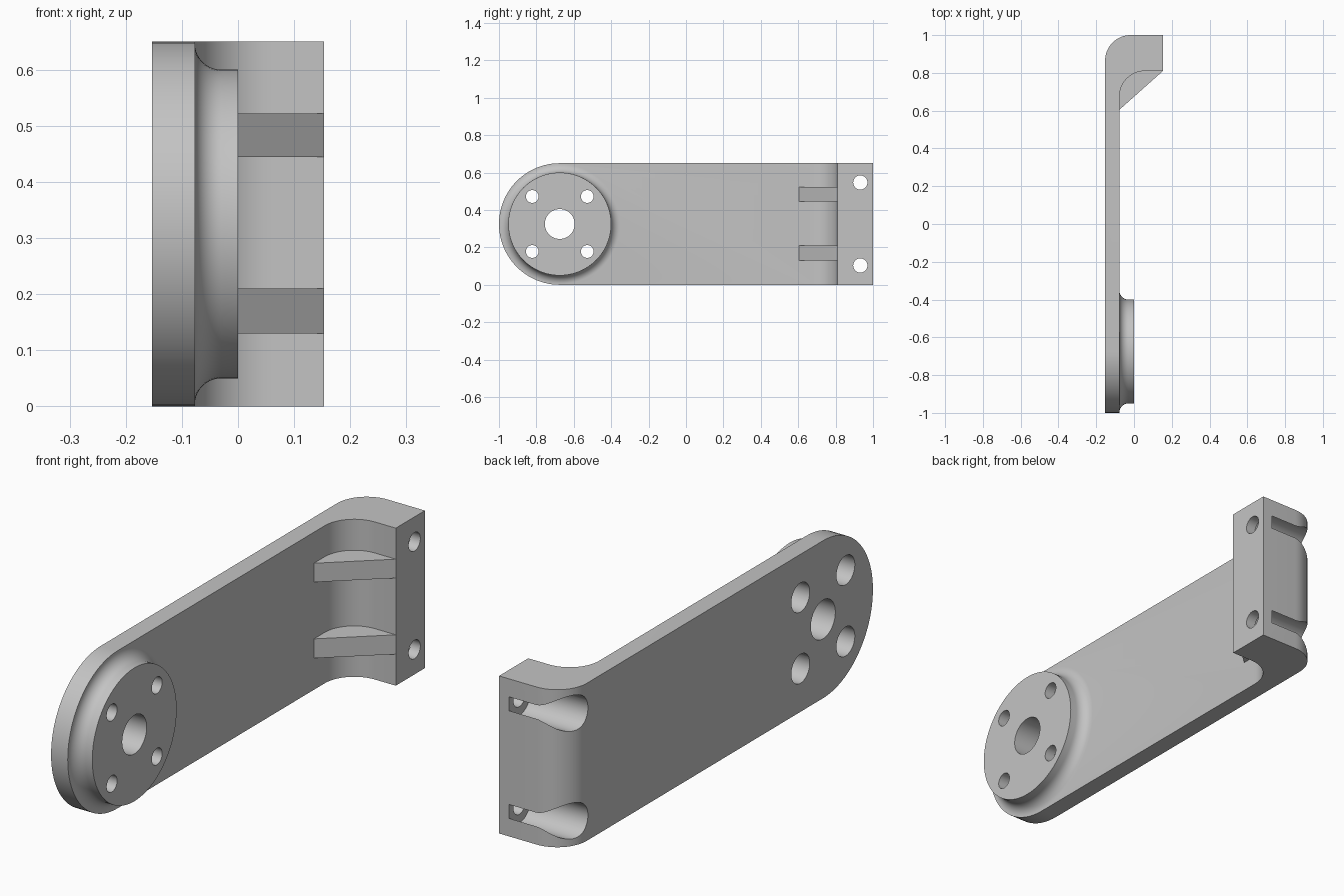
import bpy, bmesh
from math import sin, cos, pi, radians

if "Cube" in bpy.data.objects:
    bpy.data.objects.remove(bpy.data.objects["Cube"], do_unlink=True)

grey = bpy.data.materials.new("light_grey")
grey.use_nodes = True
GREY = (0.55, 0.55, 0.55, 1)
grey.diffuse_color = GREY
grey.node_tree.nodes["Principled BSDF"].inputs["Base Color"].default_value = GREY

HEIGHT = 0.65
MID = HEIGHT / 2
X0, X1 = -0.153, 0.153      # outer faces
INNER = -0.077              # inner face of the arm
FLANGE = 0.81               # near face of the flange
BEND = 0.135                # bend radius
HUB = -0.675                # pivot centre along y


def arc(u, v, r, start, end, steps=16):
    angles = [radians(start + (end - start) * i / steps) for i in range(steps + 1)]
    return [(u + r * cos(a), v + r * sin(a)) for a in angles]


def finish(name, bm):
    bmesh.ops.recalc_face_normals(bm, faces=bm.faces)
    mesh = bpy.data.meshes.new(name)
    bm.to_mesh(mesh)
    bm.free()
    mesh.materials.append(grey)
    obj = bpy.data.objects.new(name, mesh)
    bpy.context.collection.objects.link(obj)
    return obj


def prism(name, pts, axis, lo, hi):
    """Extrude an (x, y) outline along z, or a (y, z) outline along x."""
    place = (lambda p, w: (w, *p)) if axis == "x" else (lambda p, w: (*p, w))
    bm = bmesh.new()
    face = bm.faces.new([bm.verts.new(place(p, lo)) for p in pts])
    top = bmesh.ops.extrude_face_region(bm, geom=[face])["geom"]
    shift = place((0, 0), hi - lo)
    bmesh.ops.translate(bm, vec=shift, verts=[g for g in top if isinstance(g, bmesh.types.BMVert)])
    return finish(name, bm)


def bore(y, z, r, lo, hi):
    return prism("bore", arc(y, z, r, 0, 360, 40)[:-1], "x", lo, hi)


def lathe(name, profile, y, z, steps=96):
    """Spin an (x, radius) profile around the x axis and cap both ends."""
    bm = bmesh.new()
    rings = [[bm.verts.new((x, y + r * cos(2 * pi * i / steps), z + r * sin(2 * pi * i / steps)))
              for i in range(steps)] for x, r in profile]
    for a, b in zip(rings, rings[1:]):
        for i in range(steps):
            j = (i + 1) % steps
            bm.faces.new((a[i], a[j], b[j], b[i]))
    bm.faces.new(rings[0])
    bm.faces.new(rings[-1])
    return finish(name, bm)


def combine(base, tool, operation):
    bpy.context.view_layer.objects.active = base
    mod = base.modifiers.new("combine", "BOOLEAN")
    mod.object, mod.operation, mod.solver = tool, operation, "EXACT"
    bpy.ops.object.modifier_apply(modifier=mod.name)
    bpy.data.objects.remove(tool, do_unlink=True)


# Arm with bent flange
section = [(X0, -1.1), (INNER, -1.1)]
section += arc(INNER + BEND, FLANGE - BEND, BEND, 180, 90)
section += [(X1, FLANGE), (X1, 1)]
section += arc(X0 + BEND, 1 - BEND, BEND, 90, 180)
bracket = prism("bracket_arm", section, "z", 0, HEIGHT)

# Round the pivot end
rounding = prism("end_cutter", [(-1.2, -0.1), (HUB, -0.1)] + [(HUB, 0)]
                 + arc(HUB, MID, MID, 270, 90, 48)[1:-1]
                 + [(HUB, HEIGHT), (HUB, HEIGHT + 0.1), (-1.2, HEIGHT + 0.1)],
                 "x", -0.3, 0.3)
combine(bracket, rounding, "DIFFERENCE")

# Raised hub with a filleted foot
fillet = 0.047
foot = [(x, r) for x, r in arc(INNER + fillet, 0.275 + fillet, fillet, 180, 270, 10)]
combine(bracket, lathe("hub", [(-0.12, foot[0][1])] + foot + [(0, 0.275)], HUB, MID), "UNION")

# Gusset ribs in the bend
for lo, hi in ((0.13, 0.21), (0.444, 0.522)):
    rib = prism("rib", [(INNER, 0.605), (X1, FLANGE), (0.1, 0.86), (-0.03, 0.86), (-0.11, 0.75)],
                "z", lo, hi)
    combine(bracket, rib, "UNION")

# Pivot hole, then bolt holes with counterbores on the outer face
combine(bracket, bore(HUB, MID, 0.08, -0.3, 0.3), "DIFFERENCE")
for sy in (-1, 1):
    for sz in (-1, 1):
        y, z = HUB + sy * 0.147, MID + sz * 0.147
        combine(bracket, bore(y, z, 0.034, -0.3, 0.3), "DIFFERENCE")
        combine(bracket, bore(y, z, 0.06, -0.3, -0.045), "DIFFERENCE")
for side in (-1, 1):
    z = MID + side * 0.222
    combine(bracket, bore(0.932, z, 0.038, -0.3, 0.3), "DIFFERENCE")
    combine(bracket, bore(0.932, z, 0.074, -0.3, 0.108), "DIFFERENCE")

# Smooth curves, sharp edges
bpy.ops.object.select_all(action="DESELECT")
bracket.select_set(True)
bpy.context.view_layer.objects.active = bracket
bpy.ops.object.shade_smooth_by_angle(angle=radians(30))
